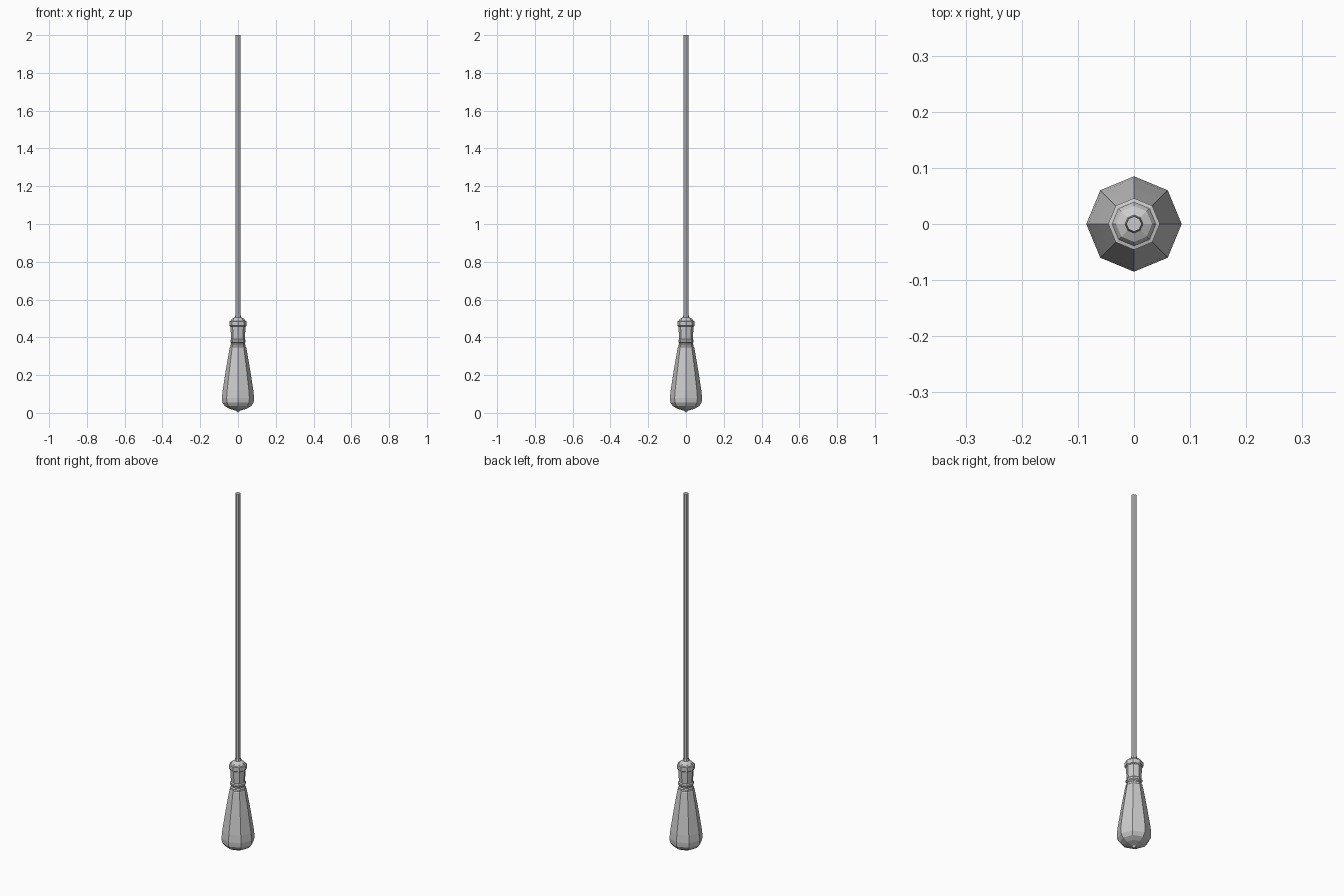
import bpy, bmesh
from math import cos, sin, pi

if "Cube" in bpy.data.objects:
    bpy.data.objects.remove(bpy.data.objects["Cube"])

def lathe(name, profile, sides=8):
    """Spin (radius, z) points around z; radius 0 gives a pole, open ends are capped."""
    bm = bmesh.new()
    rings = []
    for r, z in profile:
        n = sides if r > 0 else 1
        rings.append([bm.verts.new((r * cos(2 * pi * i / sides), r * sin(2 * pi * i / sides), z))
                      for i in range(n)])
    for a, b in zip(rings, rings[1:]):
        for i in range(sides):
            j = (i + 1) % sides
            quad = [a[i % len(a)], a[j % len(a)], b[j % len(b)], b[i % len(b)]]
            bm.faces.new(list(dict.fromkeys(quad)))
    for end in (rings[0], rings[-1]):
        if len(end) > 1:
            bm.faces.new(end)
    bmesh.ops.recalc_face_normals(bm, faces=bm.faces)
    me = bpy.data.meshes.new(name)
    bm.to_mesh(me)
    bm.free()
    ob = bpy.data.objects.new(name, me)
    bpy.context.collection.objects.link(ob)
    return ob

# Pear-shaped bulb with a small tip at the bottom
lathe("bulb", [(0, 0.005), (0.012, 0.012), (0.045, 0.022), (0.07, 0.036), (0.083, 0.055),
               (0.085, 0.08), (0.081, 0.12), (0.064, 0.23), (0.044, 0.345), (0.036, 0.355)])

# Socket body, flaring slightly to the top
lathe("socket", [(0.036, 0.34), (0.036, 0.39), (0.041, 0.47)])

# Grip rings around the socket
for i, z in enumerate((0.354, 0.381)):
    lathe(f"socket_ring_{i + 1}", [(0.036, z - 0.010), (0.041, z - 0.005),
                                   (0.041, z + 0.005), (0.036, z + 0.010)])

# Cap: flange, sloped shoulder and cord collar
lathe("socket_cap", [(0.041, 0.458), (0.046, 0.462), (0.046, 0.485), (0.039, 0.487),
                     (0.032, 0.498), (0.016, 0.506), (0.014, 0.52)])

# Hanging cord
lathe("cord", [(0.0135, 0.50), (0.0135, 2.0), (0, 2.0)])

# Drop the bulb tip onto z = 0
for v in bpy.data.objects["bulb"].data.vertices:
    if v.co.z < 0.01:
        v.co.z = 0.0
